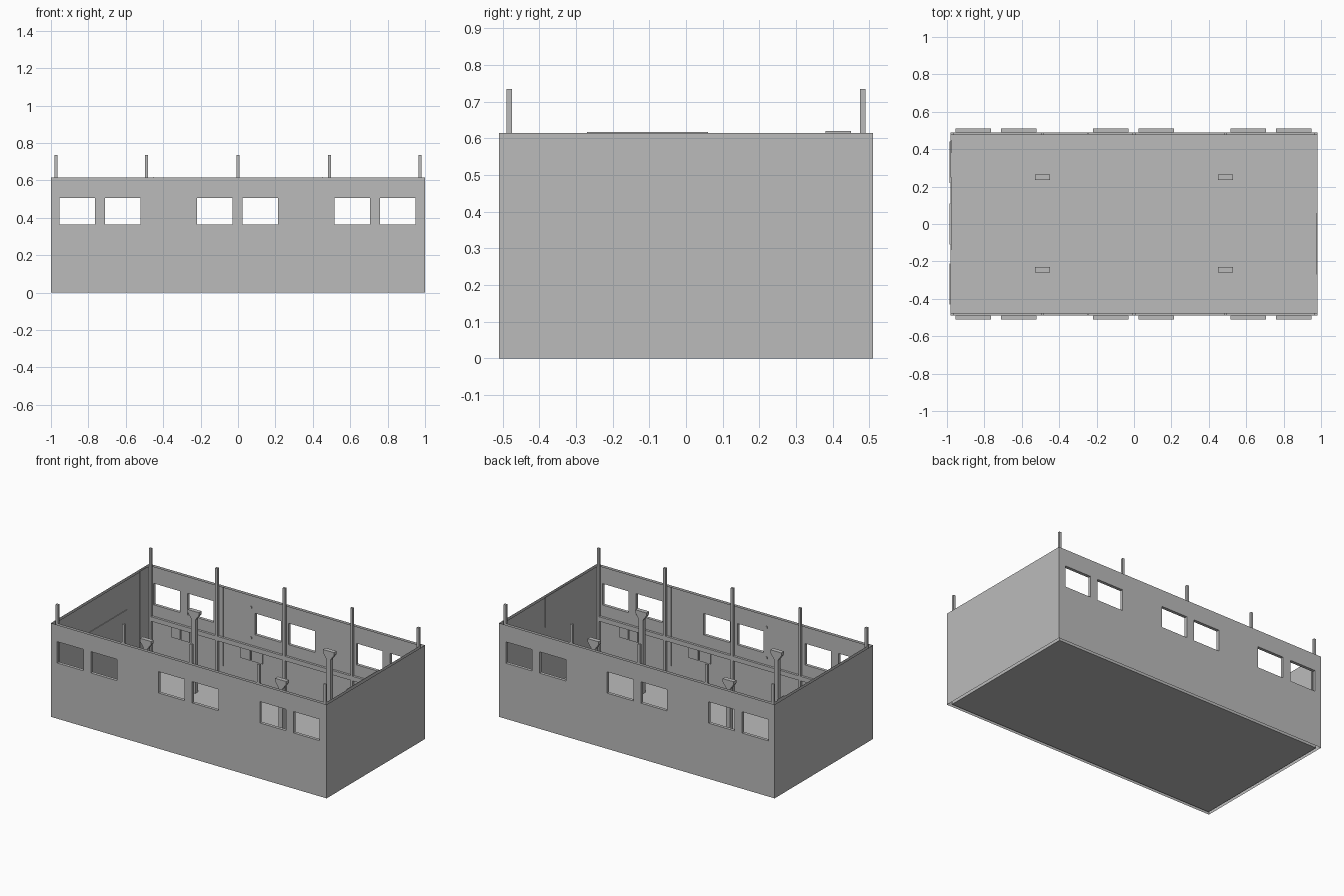
import bpy, bmesh

cube = bpy.data.objects.get("Cube")
if cube:
    bpy.data.objects.remove(cube, do_unlink=True)

grey = bpy.data.materials.new("concrete_grey")
grey.use_nodes = True
colour = (0.5, 0.5, 0.5, 1)
grey.diffuse_color = colour
grey.node_tree.nodes["Principled BSDF"].inputs["Base Color"].default_value = colour

H = 0.615                  # wall height
OX, OY = 1.0, 0.51         # outer skin
IX, IY = 0.98, 0.49        # inner skin
SILL, HEAD = 0.365, 0.505
WINDOWS = [(-0.955, -0.765), (-0.71, -0.52), (-0.22, -0.03),
           (0.025, 0.215), (0.515, 0.705), (0.76, 0.95)]


def finish(name, bm):
    mesh = bpy.data.meshes.new(name)
    bm.to_mesh(mesh)
    bm.free()
    mesh.materials.append(grey)
    obj = bpy.data.objects.new(name, mesh)
    bpy.context.collection.objects.link(obj)
    return obj


def face(bm, points, toward):
    """Add a face whose normal points along the given direction."""
    f = bm.faces.new([bm.verts.new(p) for p in points])
    f.normal_update()
    if sum(a * b for a, b in zip(f.normal, toward)) < 0:
        f.normal_flip()


def box(name, x, y, z):
    bm = bmesh.new()
    bmesh.ops.create_cube(bm, size=1)
    for v in bm.verts:
        v.co = [r[0] if c < 0 else r[1] for c, r in zip(v.co, (x, y, z))]
    return finish(name, bm)


def long_skin(bm, half, y, toward):
    """Long wall skin with window openings left out."""
    cuts = [-half] + [c for w in WINDOWS for c in w] + [half]
    for i, (a, b) in enumerate(zip(cuts, cuts[1:])):
        spans = [(0, SILL), (HEAD, H)] if i % 2 else [(0, H)]
        for lo, hi in spans:
            face(bm, [(a, y, lo), (b, y, lo), (b, y, hi), (a, y, hi)], toward)


# Long walls: two skins joined by the window reveals
for side, s in (("front", -1), ("back", 1)):
    bm = bmesh.new()
    long_skin(bm, OX, s * OY, (0, s, 0))
    long_skin(bm, IX, s * IY, (0, -s, 0))
    yo, yi = s * OY, s * IY
    for a, b in WINDOWS:
        for z, d in ((SILL, 1), (HEAD, -1)):
            face(bm, [(a, yo, z), (b, yo, z), (b, yi, z), (a, yi, z)], (0, 0, d))
        for x, d in ((a, 1), (b, -1)):
            face(bm, [(x, yo, SILL), (x, yi, SILL), (x, yi, HEAD), (x, yo, HEAD)], (d, 0, 0))
    finish(side + "_wall", bm)

# End walls: plain inner and outer skins
for side, s in (("right", -1), ("left", 1)):
    bm = bmesh.new()
    for x, y, d in ((OX, OY, s), (IX, IY, -s)):
        face(bm, [(s * x, -y, 0), (s * x, y, 0), (s * x, y, H), (s * x, -y, H)], (d, 0, 0))
    finish(side + "_wall", bm)

# Floor slab
box("floor", (-IX, IX), (-IY, IY), (0.002, 0.008))

# Posts and wall beams along both long walls
for side, s in (("front", -1), ("back", 1)):
    y = sorted((s * 0.475, s * IY))
    for x in (-0.972, -0.49, 0, 0.49, 0.972):
        box(side + "_post", (x - 0.008, x + 0.008), y, (0.008, 0.735))
    box(side + "_beam", (-IX, IX), y, (0.26, 0.29))
    # Twin panels and pipe, placed with half-turn symmetry
    for a, b in ((-0.82, -0.76), (-0.75, -0.69), (-0.32, -0.25), (-0.24, -0.16)):
        box(side + "_panel", sorted((-s * -a, -s * -b)),
            sorted((s * 0.482, s * IY)), (0.19, 0.26))
    px = -0.45 * s
    box(side + "_pipe", (px - 0.002, px + 0.002), sorted((s * 0.486, s * IY)), (0.1, 0.618))
    for z in (0.34, 0.54):
        box(side + "_knob", (-0.25, -0.24), sorted((s * 0.484, s * IY)), (z - 0.005, z + 0.005))

# Free-standing columns with flared capitals
half = [(0.015, 0.008), (0.015, 0.49), (0.04, 0.525), (0.04, 0.545)]
outline = half + [(-x, z) for x, z in reversed(half)]
for cx in (-0.49, 0.49):
    for cy in (-0.245, 0.25):
        bm = bmesh.new()
        f = bm.faces.new([bm.verts.new((cx + x, cy - 0.014, z)) for x, z in outline])
        ext = bmesh.ops.extrude_face_region(bm, geom=[f])["geom"]
        bmesh.ops.translate(bm, vec=(0, 0.028, 0),
                            verts=[g for g in ext if isinstance(g, bmesh.types.BMVert)])
        bmesh.ops.recalc_face_normals(bm, faces=bm.faces)
        finish("column", bm)

# Thin panels on the end walls
box("right_lower_panel", (-IX, -0.976), (-0.14, 0.25), (0.008, 0.42))
box("right_strip", (-IX, -0.976), (0.38, 0.45), (0.008, 0.62))
box("left_upper_panel", (0.976, IX), (-0.27, 0.06), (0.42, 0.618))
for y in (-0.32, 0, 0.33):
    box("right_backing_plate", (-0.987, -IX), (y - 0.11, y + 0.11), (0.1, 0.42))
